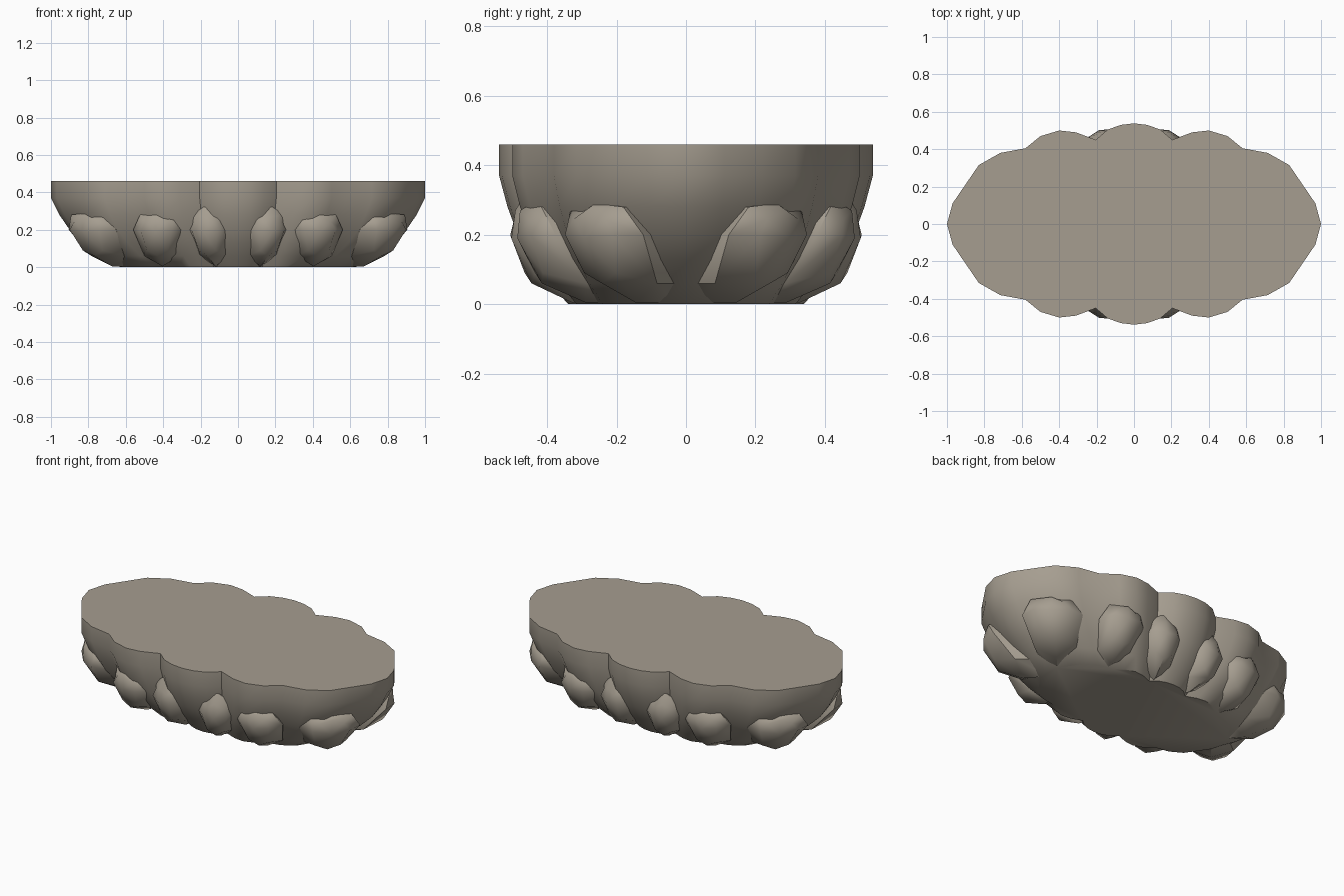
import bpy, bmesh, math
from mathutils import Vector

cube = bpy.data.objects.get("Cube")
if cube:
    bpy.data.objects.remove(cube)

stone = bpy.data.materials.new("warm_grey_stone")
stone.use_nodes = True
COLOUR = (0.38, 0.34, 0.28, 1)
stone.diffuse_color = COLOUR
bsdf = stone.node_tree.nodes["Principled BSDF"]
bsdf.inputs["Base Color"].default_value = COLOUR
bsdf.inputs["Roughness"].default_value = 0.8

# Wall profile: height and scale of the rim outline
PROFILE = [(0, 0.63), (0.06, 0.73), (0.13, 0.825), (0.2, 0.9), (0.28, 0.955), (0.37, 1), (0.46, 1)]


def wall_scale(z):
    for (z0, s0), (z1, s1) in zip(PROFILE, PROFILE[1:]):
        if z <= z1:
            return s0 + (s1 - s0) * (z - z0) / (z1 - z0)
    return 1


def make_object(name, bm, angle):
    bmesh.ops.recalc_face_normals(bm, faces=bm.faces)
    mesh = bpy.data.meshes.new(name)
    bm.to_mesh(mesh)
    bm.free()
    mesh.materials.append(stone)
    obj = bpy.data.objects.new(name, mesh)
    bpy.context.collection.objects.link(obj)
    bpy.ops.object.select_all(action='DESELECT')
    obj.select_set(True)
    bpy.context.view_layer.objects.active = obj
    bpy.ops.object.shade_smooth_by_angle(angle=math.radians(angle))
    return obj


def bridge(bm, a, b):
    for i in range(len(a)):
        j = (i + 1) % len(a)
        bm.faces.new((a[i], a[j], b[j], b[i]))


# Lobed basin: one quarter of the rim, mirrored and lofted along the profile
QUARTER = [(1, 0), (0.97, 0.11), (0.895, 0.22), (0.83, 0.315), (0.715, 0.38), (0.58, 0.405),
           (0.5, 0.47), (0.4, 0.5), (0.31, 0.49), (0.205, 0.45), (0.14, 0.505), (0.07, 0.53), (0, 0.538)]
half = QUARTER + [(-x, y) for x, y in QUARTER[-2::-1]]
outline = half + [(x, -y) for x, y in half[-2:0:-1]]

bm = bmesh.new()
rings = [[bm.verts.new((x * s, y * s, z)) for x, y in outline] for z, s in PROFILE]
for low, high in zip(rings, rings[1:]):
    bridge(bm, low, high)
bm.faces.new(rings[0])
bm.faces.new(rings[-1])
make_object("lobed_basin", bm, 42)

# Faceted bosses: sideways offset and height of the edge, and of the raised ring
EDGE = [(0, 0.005), (0.1, 0.06), (0.145, 0.2), (0.1, 0.28), (0, 0.31), (-0.1, 0.28), (-0.145, 0.2), (-0.1, 0.06)]
RAISED = [(0, 0.06, 0.09), (0.06, 0.09, 0.075), (0.09, 0.2, 0.045), (0.06, 0.245, 0.025),
          (0, 0.27, 0.028), (-0.06, 0.245, 0.025), (-0.09, 0.2, 0.045), (-0.06, 0.09, 0.075)]


def make_boss(name, bottom, top, normal, width, peak, sx, sy):
    """Boss that leans along the wall from its bottom point to its top point."""
    bottom, top = Vector(bottom), Vector(top)
    out = Vector(normal).normalized()
    side = Vector((out.y, -out.x))
    bm = bmesh.new()

    def place(u, z, bulge):
        f = (wall_scale(z) - 0.63) / 0.37
        z = z + (peak if z > 0.3 else 0)
        p = bottom.lerp(top, f) + side * u * width + out * bulge
        return bm.verts.new((p.x * sx, p.y * sy, z))

    back = [place(u * 0.8, z, -0.13) for u, z in EDGE]
    edge = [place(u, z, 0.015 if z < 0.01 else -0.02) for u, z in EDGE]
    raised = [place(*p) for p in RAISED]
    crown = place(0, 0.19, 0.07)
    bridge(bm, back, edge)
    bridge(bm, edge, raised)
    for i in range(len(raised)):
        bm.faces.new((raised[i], raised[(i + 1) % len(raised)], crown))
    bm.faces.new(back)
    make_object(name, bm, 50)


BOSSES = [("centre", (0.115, 0.31), (0.185, 0.49), (0.3, 0.95), 0.8, 0.02),
          ("middle", (0.4, 0.27), (0.44, 0.48), (0.2, 0.98), 0.95, -0.02),
          ("end", (0.66, 0.13), (0.84, 0.29), (0.65, 0.76), 1.15, -0.02)]
for label, bottom, top, normal, width, peak in BOSSES:
    for sx, hand in ((1, "left"), (-1, "right")):
        for sy, end in ((-1, "front"), (1, "back")):
            make_boss(f"{end}_{hand}_{label}_boss", bottom, top, normal, width, peak, sx, sy)
